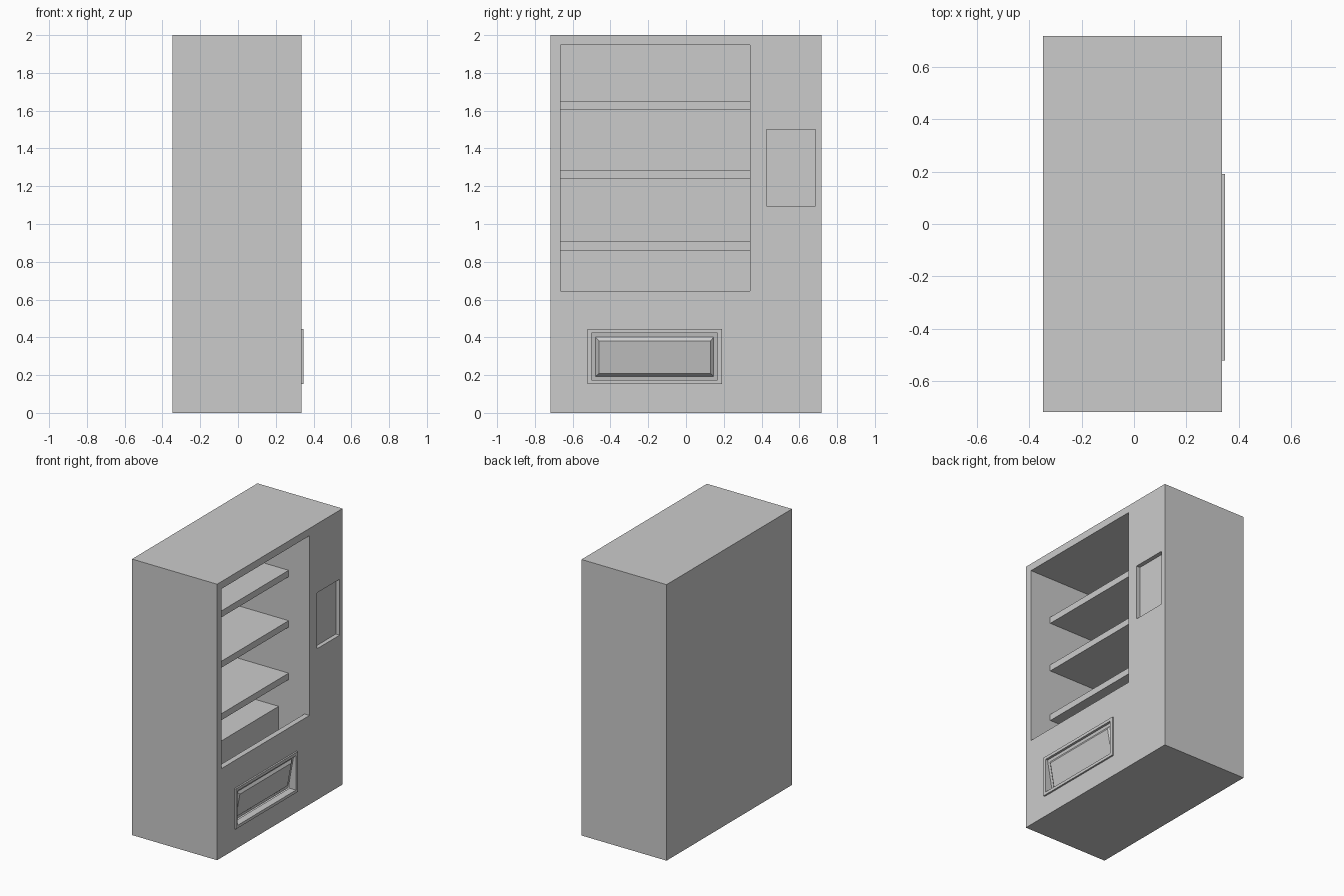
import bpy, bmesh

if "Cube" in bpy.data.objects:
    bpy.data.objects.remove(bpy.data.objects["Cube"])


def extrude_profile(name, pts, y0, y1):
    """Solid from an (x, z) outline swept along y."""
    bm = bmesh.new()
    face = bm.faces.new([bm.verts.new((x, y0, z)) for x, z in pts])
    ext = bmesh.ops.extrude_face_region(bm, geom=[face])
    moved = [v for v in ext["geom"] if isinstance(v, bmesh.types.BMVert)]
    bmesh.ops.translate(bm, verts=moved, vec=(0, y1 - y0, 0))
    bmesh.ops.recalc_face_normals(bm, faces=bm.faces)
    me = bpy.data.meshes.new(name)
    bm.to_mesh(me)
    bm.free()
    ob = bpy.data.objects.new(name, me)
    bpy.context.collection.objects.link(ob)
    return ob


def box(name, x0, x1, y0, y1, z0, z1):
    return extrude_profile(name, [(x0, z0), (x1, z0), (x1, z1), (x0, z1)], y0, y1)


def cut(target, cutter):
    mod = target.modifiers.new("cut", 'BOOLEAN')
    mod.operation = 'DIFFERENCE'
    mod.solver = 'EXACT'
    mod.object = cutter
    bpy.context.view_layer.objects.active = target
    bpy.ops.object.modifier_apply(modifier=mod.name)
    bpy.data.objects.remove(cutter)


FRONT, BACK = 0.335, -0.347      # cabinet front and back planes
WALL = FRONT - 0.04              # inner side of the front wall
LEFT, RIGHT = -0.665, 0.34       # display compartment sides

# cabinet with display compartment, drop chute, payment recess, tray opening
cabinet = box("cabinet", BACK, FRONT, -0.718, 0.718, 0, 2)
cut(cabinet, extrude_profile("compartment_cutter", [
    (-0.295, 1.947), (0.4, 1.947), (0.4, 0.645), (WALL, 0.645),
    (WALL, 0.15), (0.088, 0.15), (0.088, 0.645), (-0.295, 0.645)], LEFT, RIGHT))
cut(cabinet, box("payment_cutter", FRONT - 0.03, 0.4, 0.425, 0.685, 1.095, 1.5))
cut(cabinet, box("tray_cutter", WALL - 0.02, 0.4, -0.5, 0.168, 0.173, 0.422))

# shelves
for i, z in enumerate((0.86, 1.24, 1.605)):
    box(f"shelf_{i + 1}", -0.295, 0.168, LEFT, RIGHT, z, z + 0.047)

# raised frame around the tray opening
frame = box("tray_frame", FRONT, 0.347, -0.521, 0.19, 0.152, 0.444)
cut(frame, box("frame_cutter", 0.3, 0.4, -0.5, 0.168, 0.173, 0.422))

# tray flap leaning inward at the bottom, with a raised bevelled panel
flap = extrude_profile("tray_flap", [
    (0.285, 0.173), (0.33, 0.422), (0.31, 0.422), (0.265, 0.173)], -0.5, 0.168)
bm = bmesh.new()
bm.from_mesh(flap.data)
face = max(bm.faces, key=lambda f: f.normal.x)
bmesh.ops.inset_region(bm, faces=[face], thickness=0.03)
bmesh.ops.inset_region(bm, faces=[face], thickness=0.025, depth=0.015)
bm.to_mesh(flap.data)
bm.free()
